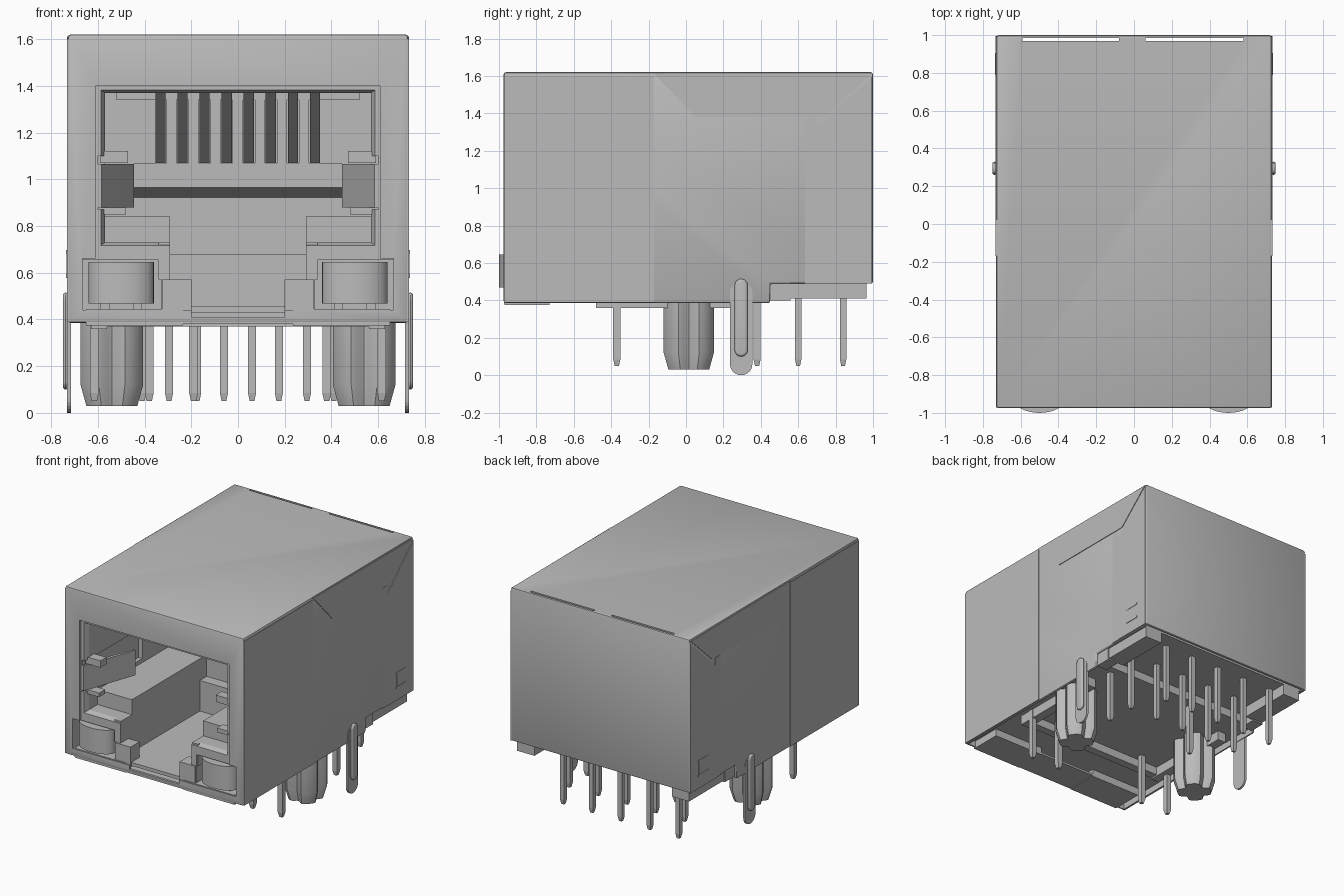
import bpy, bmesh, math
from mathutils import Vector

if "Cube" in bpy.data.objects:
    bpy.data.objects.remove(bpy.data.objects["Cube"], do_unlink=True)

grey = bpy.data.materials.new("plain grey")
grey.use_nodes = True
GREY = (0.5, 0.5, 0.5, 1)
grey.diffuse_color = GREY
grey.node_tree.nodes["Principled BSDF"].inputs["Base Color"].default_value = GREY


def finish(name, bm):
    bmesh.ops.recalc_face_normals(bm, faces=bm.faces)
    me = bpy.data.meshes.new(name)
    bm.to_mesh(me)
    bm.free()
    me.materials.append(grey)
    ob = bpy.data.objects.new(name, me)
    bpy.context.collection.objects.link(ob)
    return ob


def prism(name, pts, axis, a, b):
    """Extrude a 2D outline along an axis from a to b."""
    def place(p, t):
        return {"x": (t, p[0], p[1]), "y": (p[0], t, p[1]), "z": (p[0], p[1], t)}[axis]
    bm = bmesh.new()
    face = bm.faces.new([bm.verts.new(place(p, a)) for p in pts])
    ext = bmesh.ops.extrude_face_region(bm, geom=[face])["geom"]
    d = Vector(place((0, 0), b - a))
    bmesh.ops.translate(bm, vec=d, verts=[g for g in ext if isinstance(g, bmesh.types.BMVert)])
    return finish(name, bm)


def box(name, x0, x1, y0, y1, z0, z1):
    return prism(name, [(x0, y0), (x1, y0), (x1, y1), (x0, y1)], "z", z0, z1)


def cut(ob, *cutters):
    for c in cutters:
        c.hide_render = True
        m = ob.modifiers.new("cut", "BOOLEAN")
        m.operation, m.solver, m.object = "DIFFERENCE", "EXACT", c
        activate(ob)
        bpy.ops.object.modifier_apply(modifier=m.name)
        bpy.data.objects.remove(c, do_unlink=True)


def activate(ob):
    bpy.ops.object.select_all(action="DESELECT")
    ob.select_set(True)
    bpy.context.view_layer.objects.active = ob


def smooth(ob):
    activate(ob)
    bpy.ops.object.shade_smooth_by_angle(angle=math.radians(35))


def span(s, a, b):
    return sorted((s * a, s * b))


# Metal shell: stepped side outline, hollowed from below
shell = prism("shell", [(-.975, .385), (.45, .385), (.45, .49), (1, .49), (1, 1.62), (-.975, 1.62)],
              "x", -.728, .728)
activate(shell)
bev = shell.modifiers.new("edge", "BEVEL")
bev.width, bev.segments, bev.limit_method = .012, 2, "ANGLE"
bpy.ops.object.modifier_apply(modifier="edge")
front_hole = [(-.2, .41), (.2, .41), (.2, .44), (.665, .44), (.665, .66), (.61, .66), (.61, 1.4),
              (-.61, 1.4), (-.61, .66), (-.665, .66), (-.665, .44), (-.2, .44)]
cut(shell, box("hollow", -.71, .71, -.957, .985, .2, 1.602),
    prism("mouth", front_hole, "y", -1.1, -.9),
    box("slot_a", .06, .58, .97, .986, 1.5, 1.7),
    box("slot_b", -.59, -.08, .97, .986, 1.5, 1.7))
smooth(shell)

# Plastic housing with plug cavity, latch channel and lamp pockets
housing = prism("housing", [(-.956, .43), (.45, .43), (.45, .49), (.965, .49), (.965, 1.6), (-.956, 1.6)],
                "x", -.708, .708)
cavity = [(-.57, .84), (-.29, .84), (-.29, .455), (.29, .455), (.29, .84), (.57, .84), (.57, 1.37), (-.57, 1.37)]
cut(housing, prism("cavity", cavity, "y", -1.1, .05),
    prism("front_step", [(-.57, .73), (.57, .73), (.57, 1.37), (-.57, 1.37)], "y", -1.1, -.82))
# Chamfered lip round the mouth
lip = box("lip", -.605, .605, -1.0, -.92, .7, 1.395)
for v in lip.data.vertices:
    if v.co.y > -.95:
        v.co.x *= .57 / .605
        v.co.z = 1.37 if v.co.z > 1 else .73
cut(housing, lip)
for s in (-1, 1):
    cut(housing, box("spring_notch", *span(s, .47, .6), -1.1, -.3, .87, 1.1),
        box("lamp_pocket", *span(s, .33, .665), -1.1, -.55, .44, .655))

# Wedge-faced comb block at the rear of the cavity
prism("contact_block", [(-.12, .965), (-.12, 1.07), (.06, 1.07), (.06, .92)], "x", -.445, .445)
box("cavity_rear_step", -.295, .295, -.03, .06, .45, .68)

# Eight sloping contacts and the ribs between them
for i in range(8):
    x = -.332 + i * .0945
    prism("contact", [(-.6, 1.375), (-.12, 1.07), (-.09, 1.07), (-.55, 1.375)], "x", x - .022, x + .022)
    if i < 7:
        box("comb_rib", x + .026, x + .069, -.12, .06, 1.07, 1.34)
box("comb_top", -.52, .52, -.12, .06, 1.34, 1.375)

for s in (-1, 1):
    # Folded grounding spring inside the mouth
    prism("side_spring", [(s * .6, -.96), (s * .585, -.96), (s * .5, -.72), (s * .445, -.56),
                          (s * .455, -.55), (s * .52, -.71)], "z", .88, 1.065)
    box("spring_guide_top", *span(s, .47, .59), -.93, -.86, 1.07, 1.12)
    box("spring_guide_base", *span(s, .48, .605), -.93, -.86, .85, .88)
    # Latch stops beside the lamps
    box("latch_stop", *span(s, .2, .325), -.965, -.86, .43, .57)
    box("latch_shelf", *span(s, .29, .34), -.95, -.8, .57, .73)
    # Indicator lamp with rounded front
    arc = [(s * .5 + .14 * math.sin(t), -.92 - .08 * math.cos(t))
           for t in [math.pi * (k / 16 - .5) for k in range(17)]]
    smooth(prism("lamp", arc + [(s * .5 + .14, -.6), (s * .5 - .14, -.6)], "z", .468, .645))
    for x in (.43, .57):
        box("lamp_lead", *span(s, x - .02, x + .02), -.93, -.4, .435, .47)
    # Front sill and under rails
    box("front_sill", *span(s, .235, .65), -.97, -.73, .375, .445)
    box("under_rail", *span(s, .56, .63), -.48, .25, .36, .45)
    box("rear_foot", *span(s, .56, .7), .55, .965, .41, .5)
    box("foot_step", *span(s, .62, .708), .44, .56, .4, .5)

    # Fluted locating post, tapered at the tip
    bm = bmesh.new()
    rings = []
    for z, r in ((.44, .145), (.12, .145), (.03, .118)):
        ring = []
        for k in range(48):
            t = 2 * math.pi * k / 48
            q = r * (1 - .3 * max(0, math.cos(4 * t)) ** 1.5)
            ring.append(bm.verts.new((s * .54 + q * math.cos(t), .015 + q * math.sin(t), z)))
        rings.append(ring)
    for r0, r1 in zip(rings, rings[1:]):
        for k in range(48):
            bm.faces.new((r0[k], r0[(k + 1) % 48], r1[(k + 1) % 48], r1[k]))
    bm.faces.new(rings[0])
    bm.faces.new(rings[-1])
    smooth(finish("locating_post", bm))

    # Ground tab with round tip and raised rib
    def slot(r, z0, z1):
        low = [(.295 + r * math.cos(t), z0 + r + r * math.sin(t))
               for t in [math.pi + math.pi * k / 12 for k in range(13)]]
        top = [(.295 + r * math.cos(t), z1 - r + r * math.sin(t))
               for t in [math.pi * k / 12 for k in range(13)]]
        return low + top
    prism("ground_tab", slot(.06, 0, .5), "x", *span(s, .715, .731))
    rib = prism("tab_rib", slot(.035, .1, .515), "x", *span(s, .725, .75))
    activate(rib)
    b = rib.modifiers.new("round", "BEVEL")
    b.width, b.segments, b.limit_method = .014, 3, "ANGLE"
    bpy.ops.object.modifier_apply(modifier="round")
    smooth(rib)

    # Overlapping folded panels on the side
    prism("top_flap", [(-.17, 1.612), (.05, 1.38), (.74, 1.38), (.99, 1.608)], "x", *span(s, .72, .733))
    prism("rear_flap", [(.7, .49), (.7, 1.32), (.995, 1.595), (.995, .49)], "x", *span(s, .72, .733))
    box("front_side_panel", *span(s, .72, .731), -.972, -.17, .39, 1.6)
    box("fold_strip", *span(s, .72, .7305), .635, .7, .49, 1.375)
    # Snap latch on the rear flap
    box("snap_plate", *span(s, .72, .7345), .8, .9, .59, .69)
    for z in (.585, .69):
        box("snap_edge", *span(s, .72, .737), .79, .905, z - .007, z + .007)

# Bottom plate under the mouth and cross rail
box("bottom_plate", -.65, .65, -.972, -.73, .38, .395)
box("cross_rail", -.63, .63, -.48, -.42, .37, .45)


# Solder pins with tapered tips
def pin(name, x, y, w=.019):
    ob = box(name, x - w, x + w, y - w, y + w, .05, .5)
    bm = bmesh.new()
    bm.from_mesh(ob.data)
    bmesh.ops.bisect_plane(bm, geom=bm.verts[:] + bm.edges[:] + bm.faces[:],
                           plane_co=(0, 0, .085), plane_no=(0, 0, 1))
    for v in bm.verts:
        if v.co.z < .06:
            v.co.x = x + (v.co.x - x) * .6
            v.co.y = y + (v.co.y - y) * .6
    bm.to_mesh(ob.data)
    bm.free()


for x in (-.615, -.38, .38, .615):
    pin("lamp_pin", x, -.37)
for i in range(5):
    pin("rear_pin", -.53 + i * .235, .84, .017)
    pin("inner_pin", -.41 + i * .235, .6, .017)
for x in (-.19, .535):
    pin("spare_pin", x, .38)
